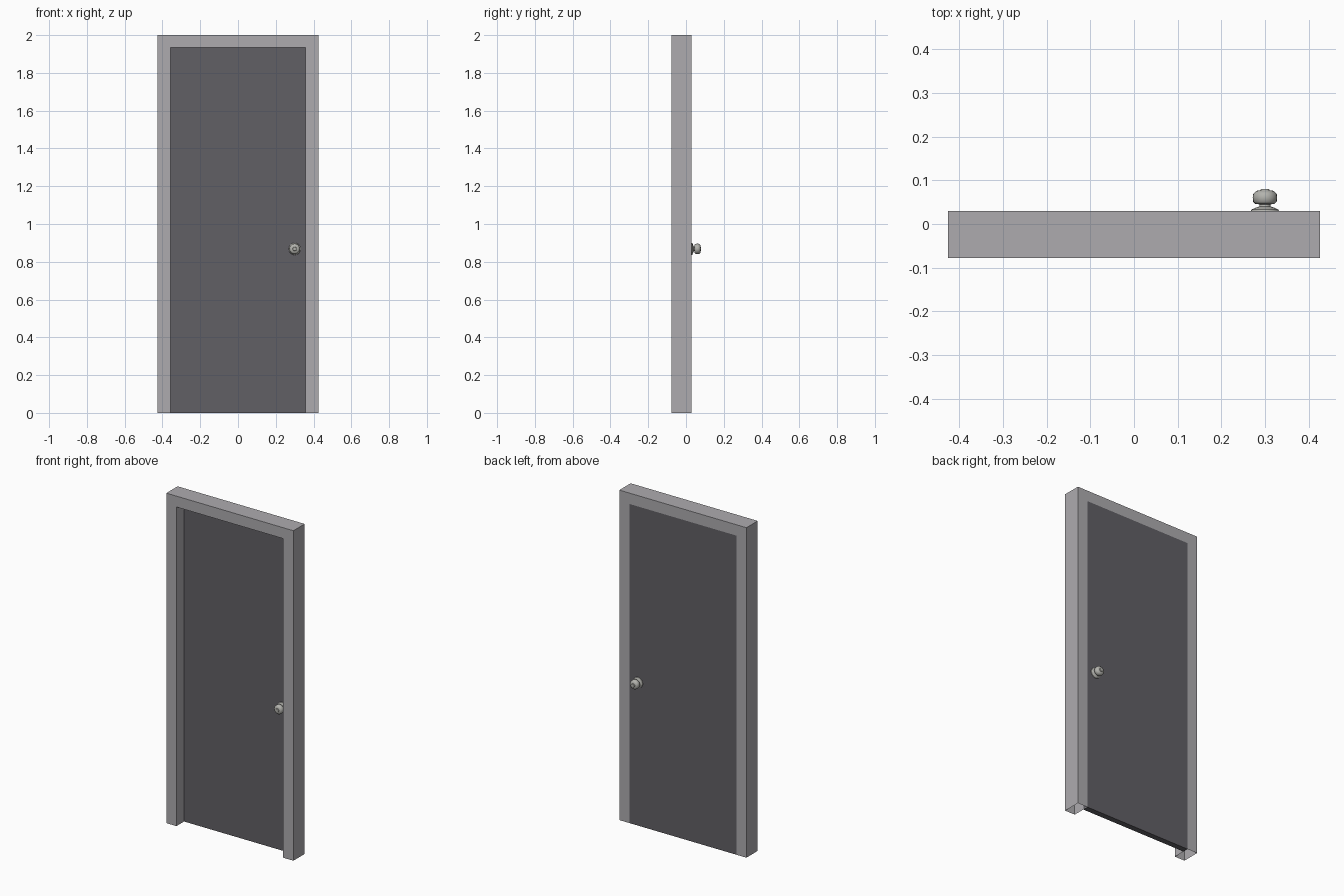
import bpy, bmesh, math

if "Cube" in bpy.data.objects:
    bpy.data.objects.remove(bpy.data.objects["Cube"])

FRONT, BACK, DOOR_FRONT = -0.078, 0.03, -0.005


def material(name, rgb):
    m = bpy.data.materials.new(name)
    m.diffuse_color = (*rgb, 1)
    m.use_nodes = True
    m.node_tree.nodes["Principled BSDF"].inputs["Base Color"].default_value = m.diffuse_color
    return m


def make(name, bm, mat):
    bmesh.ops.recalc_face_normals(bm, faces=bm.faces)
    me = bpy.data.meshes.new(name)
    bm.to_mesh(me)
    bm.free()
    ob = bpy.data.objects.new(name, me)
    bpy.context.collection.objects.link(ob)
    me.materials.append(mat)
    return ob


frame_mat = material("frame_paint", (0.42, 0.41, 0.43))
door_mat = material("door_paint", (0.12, 0.115, 0.13))
knob_mat = material("knob_metal", (0.45, 0.45, 0.42))

# Door frame: inverted U swept along two jambs and a head, open underneath
bm = bmesh.new()
outer = [(-0.426, 0), (-0.426, 2), (0.426, 2), (0.426, 0)]
inner = [(-0.358, 0), (-0.358, 1.934), (0.358, 1.934), (0.358, 0)]
sections = [[bm.verts.new((x, y, z)) for (x, z), y in
             ((o, FRONT), (i, FRONT), (i, BACK), (o, BACK))]
            for o, i in zip(outer, inner)]
for a, b in zip(sections, sections[1:]):
    for k in range(4):
        n = (k + 1) % 4
        bm.faces.new((a[k], a[n], b[n], b[k]))
make("door_frame", bm, frame_mat)

# Door panel, flush with the back of the frame
bm = bmesh.new()
bmesh.ops.create_cube(bm, size=1)
for v in bm.verts:
    v.co.x *= 0.716
    v.co.y = BACK if v.co.y > 0 else DOOR_FRONT
    v.co.z = (v.co.z + 0.5) * 1.934
make("door_panel", bm, door_mat)

# Turned knobs: (radius, distance from door face)
PROFILE = [(0.032, 0), (0.031, 0.003), (0.022, 0.007), (0.013, 0.010),
           (0.012, 0.015), (0.022, 0.016), (0.027, 0.021), (0.028, 0.030),
           (0.027, 0.039), (0.020, 0.046), (0.011, 0.047), (0.009, 0.050)]
SIDES = 20


def knob(name, y, direction):
    bm = bmesh.new()
    rings = [[bm.verts.new((0.3 + r * math.cos(math.tau * k / SIDES),
                            y + direction * d,
                            0.868 + r * math.sin(math.tau * k / SIDES)))
              for k in range(SIDES)] for r, d in PROFILE]
    for a, b in zip(rings, rings[1:]):
        for k in range(SIDES):
            n = (k + 1) % SIDES
            bm.faces.new((a[k], a[n], b[n], b[k]))
    bm.faces.new(rings[0])
    bm.faces.new(rings[-1])
    ob = make(name, bm, knob_mat)
    bpy.ops.object.select_all(action='DESELECT')
    ob.select_set(True)
    bpy.context.view_layer.objects.active = ob
    bpy.ops.object.shade_smooth_by_angle(angle=math.radians(40))


knob("back_knob", BACK, 1)
knob("front_knob", DOOR_FRONT, -1)
